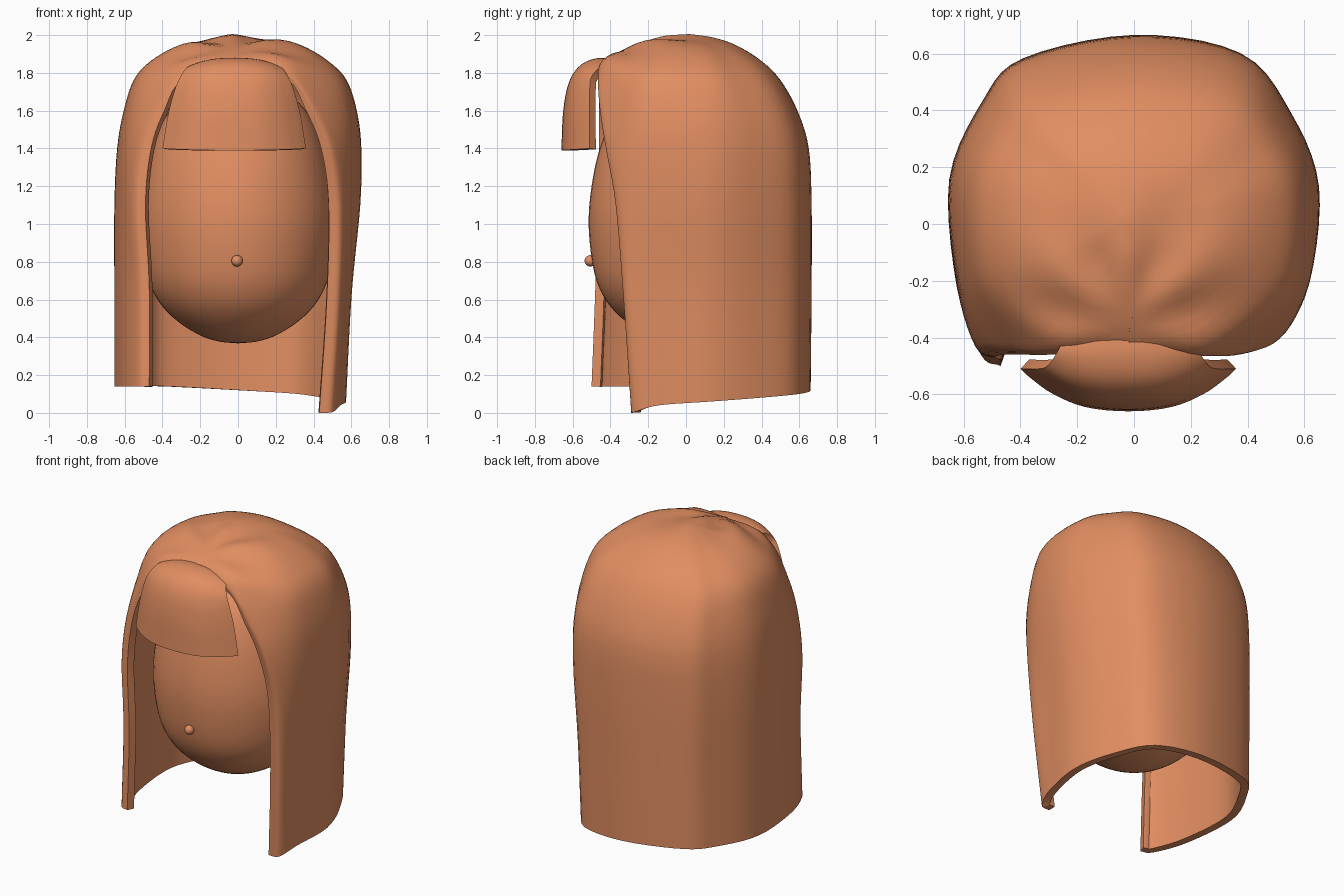
import bpy, bmesh, math
from mathutils import Vector

if "Cube" in bpy.data.objects:
    bpy.data.objects.remove(bpy.data.objects["Cube"])

mat = bpy.data.materials.new("terracotta")
mat.diffuse_color = (0.75, 0.27, 0.12, 1)
mat.use_nodes = True
mat.node_tree.nodes["Principled BSDF"].inputs["Base Color"].default_value = mat.diffuse_color


def finish(ob):
    ob.data.materials.append(mat)
    bpy.ops.object.select_all(action='DESELECT')
    bpy.context.view_layer.objects.active = ob
    ob.select_set(True)
    for m in list(ob.modifiers):
        bpy.ops.object.modifier_apply(modifier=m.name)
    bpy.ops.object.shade_smooth_by_angle(angle=math.radians(40))


def spline(pts, n):
    """Catmull-Rom through pts with n steps per span."""
    p = [2 * pts[0] - pts[1]] + pts + [2 * pts[-1] - pts[-2]]
    out = []
    for i in range(1, len(p) - 2):
        a, b, c, d = p[i - 1:i + 3]
        for k in range(n):
            t = k / n
            out.append(0.5 * (2 * b + (c - a) * t + (2 * a - 5 * b + 4 * c - d) * t * t
                              + (3 * b - a - 3 * c + d) * t ** 3))
    return out + [pts[-1]]


def skin(name, rows, nu, nv, thick=0.0, bend=None):
    """Smooth surface through rows of points (bottom to top, counter-clockwise), thickened inward."""
    rows = [spline(r, nu) for r in rows]
    cols = [spline([r[j] for r in rows], nv) for j in range(len(rows[0]))]
    bm = bmesh.new()
    g = [[bm.verts.new(bend(p) if bend else p) for p in c] for c in cols]
    for a, b in zip(g, g[1:]):
        for i in range(len(a) - 1):
            bm.faces.new((a[i], b[i], b[i + 1], a[i + 1]))
    bmesh.ops.remove_doubles(bm, verts=bm.verts, dist=0.0005)
    me = bpy.data.meshes.new(name)
    bm.to_mesh(me)
    bm.free()
    ob = bpy.data.objects.new(name, me)
    bpy.context.collection.objects.link(ob)
    if thick:
        m = ob.modifiers.new("thickness", 'SOLIDIFY')
        m.thickness, m.offset = thick, -1
    finish(ob)
    return ob


# Egg-shaped head, turned from a profile
profile = [(0, .368), (.1, .378), (.2, .41), (.32, .485), (.42, .59), (.485, .74), (.515, .98),
           (.50, 1.2), (.45, 1.42), (.36, 1.6), (.2, 1.73), (0, 1.77)]
N = 48
skin("head", [[Vector((r * math.sin(2 * math.pi * k / N), -r * math.cos(2 * math.pi * k / N), z))
               for k in range(N + 1)] for r, z in profile], 1, 4)

# Nose
bpy.ops.mesh.primitive_uv_sphere_add(segments=20, ring_count=12, radius=.03, location=(-.005, -.507, .805))
bpy.context.object.name = "nose"
finish(bpy.context.object)

# Long hair: z, right width, left width, back, right front edge x y, left front edge x y
levels = [(0, .57, .65, .65, .43, -.29, -.47, -.50),
          (.6, .60, .65, .655, .47, -.33, -.47, -.48),
          (1.1, .645, .65, .655, .48, -.37, -.49, -.47),
          (1.4, .65, .635, .64, .44, -.42, -.46, -.46),
          (1.6, .625, .60, .58, .36, -.45, -.39, -.46),
          (1.76, .57, .545, .49, .26, -.46, -.29, -.46),
          (1.86, .47, .45, .39, 0, -.44, 0, -.44),
          (1.94, .33, .31, .26, 0, -.29, 0, -.29),
          (1.98, .18, .18, .14, 0, -.14, 0, -.14)]
hair_rows = []
for z, wr, wl, yb, xr, yr, xl, yl in levels:
    step = .07 if xr else wr * .5
    row = [(xr, yr), (xr + step, yr + .015), (wr * .95, yr * .5), (wr, yb * .2), (wr * .85, yb * .6),
           (wr * .58, yb * .92), (0, yb + .01), (-wl * .6, yb * .89), (-wl * .82, yb * .66), (-wl, yb * .24),
           (-wl * .96, yl * .45), (xl - step, yl + .04), (xl, yl)]
    low = max(0, 1 - z / 1.1)
    hair_rows.append([Vector((x, y, z + low * .14 * min(1, i / 7 if i > 1 else i * .03)))
                      for i, (x, y) in enumerate(row)])
hair_rows.append([Vector((-.03, .02, 1.996))] * 13)


def folds(p):
    """Soft pleats radiating from the gathered spot above the fringe."""
    d = Vector((p.x + .03, p.y + .36))
    if p.z < 1.6 or d.length < .01:
        return p
    fade = min(1, (p.z - 1.6) / .2) * min(1, d.length / .25) ** 2 * math.exp(-3 * d.length)
    return p + Vector((0, 0, .03 * fade * math.cos(7 * math.atan2(d.x, d.y))))


skin("long_hair", hair_rows, 5, 5, .05, folds)

# Fringe: centre z, centre y, half width, side y, side z
fringe = [(1.39, -.66, .38, -.51, 1.40), (1.6, -.65, .35, -.51, 1.58), (1.75, -.62, .315, -.51, 1.71),
          (1.84, -.56, .285, -.50, 1.78), (1.878, -.47, .25, -.45, 1.83), (1.875, -.36, .22, -.38, 1.83)]
skin("fringe", [[Vector((-.02 + f * w, y + (ys - y) * abs(f) ** 2.5, z + (zs - z) * abs(f) ** 2.5))
                 for f in (-1, -.9, -.7, -.4, 0, .4, .7, .9, 1)]
                for z, y, w, ys, zs in fringe], 4, 5, .045)
